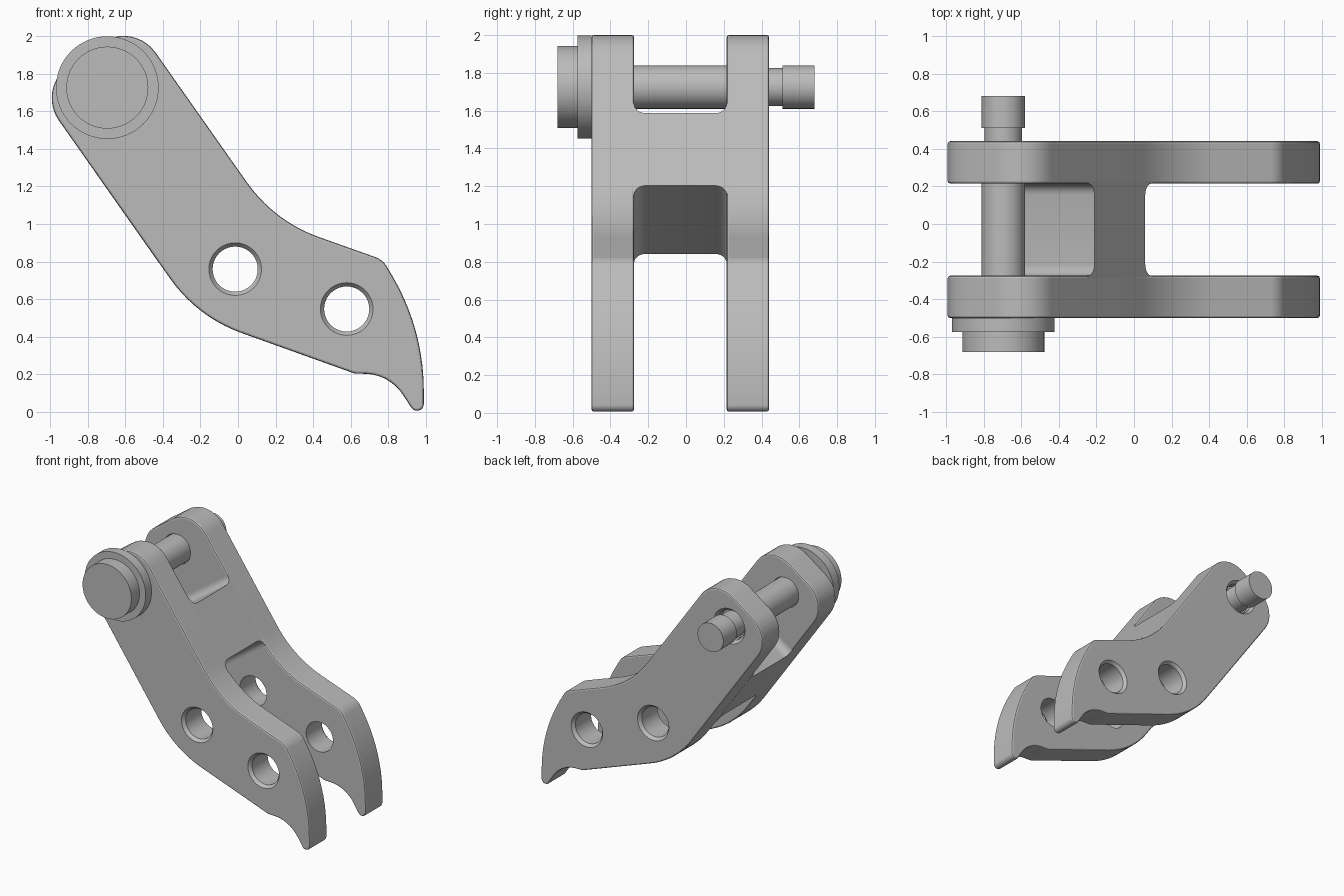
import bpy, bmesh, math
from mathutils import Vector

if "Cube" in bpy.data.objects:
    bpy.data.objects.remove(bpy.data.objects["Cube"])

# Single grey metal
metal = bpy.data.materials.new("grey_metal")
metal.use_nodes = True
GREY = (0.5, 0.5, 0.5, 1)
metal.diffuse_color = GREY
metal.node_tree.nodes["Principled BSDF"].inputs["Base Color"].default_value = GREY

ALONG = Vector((0.575, 0, -0.818)).normalized()   # down the arm
ACROSS = Vector((0.818, 0, 0.575)).normalized()   # through the arm
FRONT, BACK = -0.5, 0.44
SLOT = (-0.275, 0.215)
PIN = (-0.695, 1.725)
EDGE = 0.012
parts = []


def finish(name, bm):
    bmesh.ops.recalc_face_normals(bm, faces=bm.faces[:])
    mesh = bpy.data.meshes.new(name)
    bm.to_mesh(mesh)
    bm.free()
    mesh.materials.append(metal)
    ob = bpy.data.objects.new(name, mesh)
    bpy.context.collection.objects.link(ob)
    parts.append(ob)


def rounded(corners, seg):
    """Polygon from (u, v, radius) corners, each replaced by a tangent arc."""
    out = []
    for i, (u, v, r) in enumerate(corners):
        p = Vector((u, v))
        if r == 0:
            out.append(p)
            continue
        a = (Vector(corners[i - 1][:2]) - p).normalized()
        b = (Vector(corners[(i + 1) % len(corners)][:2]) - p).normalized()
        half = a.angle(b) / 2
        centre = p + (a + b).normalized() * r / math.sin(half)
        start = p + a * r / math.tan(half) - centre
        end = p + b * r / math.tan(half) - centre
        sweep = math.pi - 2 * half
        for k in range(seg + 1):
            t = k / seg
            out.append(centre + (start * math.sin((1 - t) * sweep)
                                 + end * math.sin(t * sweep)) / math.sin(sweep))
    return out


def inset(points, dist):
    """Move a clockwise outline inwards."""
    out = []
    for i, p in enumerate(points):
        t = (points[(i + 1) % len(points)] - points[i - 1]).normalized()
        out.append(p + Vector((t.y, -t.x)) * dist)
    return out


def circle(x, z, r, n):
    return [Vector((x + r * math.cos(math.tau * k / n),
                    z + r * math.sin(math.tau * k / n))) for k in range(n)]


def loft(bm, sections):
    """Wall through (outline, y) sections; returns first and last vertex rings."""
    rings = [[bm.verts.new((p.x, y, p.y)) for p in pts] for pts, y in sections]
    for a, b in zip(rings, rings[1:]):
        for k in range(len(a)):
            j = (k + 1) % len(a)
            bm.faces.new((a[k], a[j], b[j], b[k]))
    return rings[0], rings[-1]


def lathe(name, steps, n):
    """Turned part along the pin axis from (y, radius) steps."""
    bm = bmesh.new()
    for ring in loft(bm, [(circle(*PIN, r, n), y) for y, r in steps]):
        bm.faces.new(ring)
    finish(name, bm)


# Bent arm outline with hooked toe
outline = rounded([(-1.073, 1.721, 0.21), (-0.559, 2.083, 0.21), (0.193, 1.015, 0.79),
                   (0.77, 0.81, 0.12), (0.988, 0.44, 1.2), (0.988, -0.077, 0.036),
                   (0.805, 0.2, 0.245), (0.62, 0.205, 0.05), (-0.217, 0.505, 0.79)], 10)
holes = [(-0.015, 0.76), (0.578, 0.548), PIN]


def plate(name, outer, inner):
    """Arm plate with softened rims and holes countersunk on the outer face."""
    bm = bmesh.new()
    s = 1 if inner > outer else -1
    rim = [(EDGE, 0), (EDGE * 0.3, EDGE * 0.3), (0, EDGE)]
    sections = [(inset(outline, i), outer + s * d) for i, d in rim]
    sections += [(inset(outline, i), inner - s * d) for i, d in reversed(rim)]
    loops = [loft(bm, sections)]
    for x, z in holes:
        steps = [(0.14, outer), (0.12, outer + s * 0.025), (0.12, inner)]
        loops.append(loft(bm, [(circle(x, z, r, 40), y) for r, y in steps]))
    for side in (0, 1):
        edges = []
        for loop in loops:
            ring = loop[side]
            edges += [bm.edges.get((ring[k - 1], ring[k])) for k in range(len(ring))]
        bmesh.ops.triangle_fill(bm, edges=edges, use_beauty=True, normal=(0, 1, 0))
    finish(name, bm)


plate("front_arm_plate", FRONT, SLOT[0])
plate("back_arm_plate", BACK, SLOT[1])

# Central web with filleted slot floors, running straight through the arm
LENGTH, DEPTH, FILLET = 0.469, 0.629, 0.06
tab = FILLET + 0.001
lo, hi = SLOT
section = rounded([(-tab, lo - EDGE, 0), (-tab, lo, 0), (0, lo, FILLET),
                   (0, hi, FILLET), (-tab, hi, 0), (-tab, hi + EDGE, 0),
                   (LENGTH + tab, hi + EDGE, 0), (LENGTH + tab, hi, 0),
                   (LENGTH, hi, FILLET), (LENGTH, lo, FILLET),
                   (LENGTH + tab, lo, 0), (LENGTH + tab, lo - EDGE, 0)], 6)
bm = bmesh.new()
web_top = Vector((-0.21, 0, 1.587))
ends = [[bm.verts.new(web_top + ALONG * p.x + Vector((0, p.y, 0)) + ACROSS * w)
         for p in section] for w in (0, -DEPTH)]
for k in range(len(section)):
    bm.faces.new((ends[0][k - 1], ends[0][k], ends[1][k], ends[1][k - 1]))
for ring in ends:
    bm.faces.new(ring)
finish("central_web", bm)

# Pivot pin with neck and end knob, and stepped head
lathe("pivot_pin", [(FRONT, 0.115), (0.38, 0.115), (0.38, 0.1),
                    (0.51, 0.1), (0.51, 0.115), (0.68, 0.115)], 48)
lathe("pin_head", [(-0.68, 0.218), (-0.575, 0.218),
                   (-0.575, 0.273), (FRONT, 0.273)], 64)

# Smooth shading with crisp edges
bpy.ops.object.select_all(action="DESELECT")
for ob in parts:
    ob.select_set(True)
bpy.context.view_layer.objects.active = parts[0]
bpy.ops.object.shade_smooth_by_angle(angle=math.radians(20))
